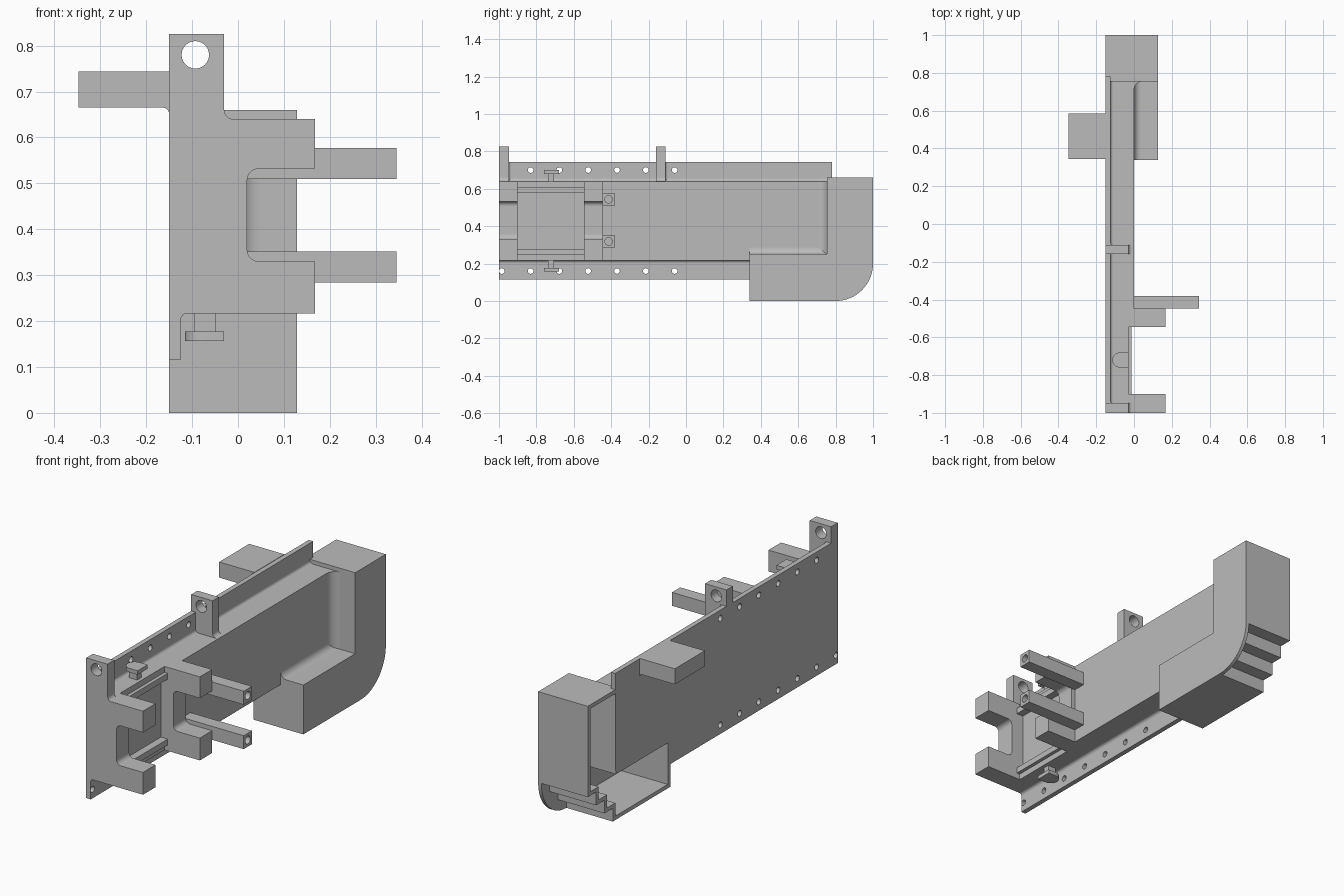
import bpy, bmesh, math
from mathutils import Matrix, Vector

if "Cube" in bpy.data.objects:
    bpy.data.objects.remove(bpy.data.objects["Cube"], do_unlink=True)

grey = bpy.data.materials.new("plain grey")
grey.use_nodes = True
grey.diffuse_color = (0.5, 0.5, 0.5, 1)
grey.node_tree.nodes["Principled BSDF"].inputs["Base Color"].default_value = (0.5, 0.5, 0.5, 1)


def finish(name, bm):
    bmesh.ops.recalc_face_normals(bm, faces=bm.faces)
    mesh = bpy.data.meshes.new(name)
    bm.to_mesh(mesh)
    bm.free()
    mesh.materials.append(grey)
    ob = bpy.data.objects.new(name, mesh)
    bpy.context.collection.objects.link(ob)
    return ob


def prism(name, pts, axis, lo, hi):
    """Extrude a 2D profile along an axis; the profile uses the other two axes in order."""
    place = {"x": lambda a, b: (lo, a, b),
             "y": lambda a, b: (a, lo, b),
             "z": lambda a, b: (a, b, lo)}[axis]
    bm = bmesh.new()
    face = bm.faces.new([bm.verts.new(place(*p)) for p in pts])
    ext = bmesh.ops.extrude_face_region(bm, geom=[face])
    step = Vector([hi - lo if a == axis else 0 for a in "xyz"])
    bmesh.ops.translate(bm, vec=step, verts=[g for g in ext["geom"] if isinstance(g, bmesh.types.BMVert)])
    return finish(name, bm)


def box(name, x, y, z):
    return prism(name, [(x[0], y[0]), (x[1], y[0]), (x[1], y[1]), (x[0], y[1])], "z", *z)


def smooth(ob):
    bpy.ops.object.select_all(action="DESELECT")
    ob.select_set(True)
    bpy.context.view_layer.objects.active = ob
    bpy.ops.object.shade_smooth_by_angle(angle=math.radians(35))


def fillet(name, corner, da, db, r, axis, lo, hi):
    """Concave filler strip in an inside corner opening towards (da, db)."""
    a, b = corner
    pts = [(a, b)]
    for i in range(9):
        t = math.pi / 2 * i / 8
        pts.append((a + da * r * (1 - math.sin(t)), b + db * r * (1 - math.cos(t))))
    smooth(prism(name, pts, axis, lo, hi))


def cut(ob, cutter):
    mod = ob.modifiers.new("cut", "BOOLEAN")
    mod.operation, mod.solver, mod.object = "DIFFERENCE", "EXACT", cutter
    bpy.ops.object.select_all(action="DESELECT")
    ob.select_set(True)
    bpy.context.view_layer.objects.active = ob
    bpy.ops.object.modifier_apply(modifier=mod.name)
    bpy.data.objects.remove(cutter, do_unlink=True)


def drills(centres, r, depth, axis):
    bm = bmesh.new()
    turn = Matrix.Rotation(math.pi / 2, 4, "Y" if axis == "x" else "X")
    for c in centres:
        bmesh.ops.create_cone(bm, cap_ends=True, segments=24, radius1=r, radius2=r, depth=depth,
                              matrix=Matrix.Translation(c) @ turn)
    return finish("hole_cutter", bm)


# Back plate with two rows of screw holes
BACK, SKIN = -0.15, -0.125
plate = prism("back_plate", [(-1, .115), (.34, .115), (.34, .25), (.78, .25), (.78, .742), (-1, .742)],
              "x", BACK, SKIN)
row = [-0.985 + 0.154 * i for i in range(7)]
cut(plate, drills([(BACK, y, .16) for y in row] + [(BACK, y, .70) for y in row[1:]], .015, .2, "x"))
smooth(plate)

# Main raised body and the narrower front bay
LOW, TOP = .217, .64
prism("main_body", [(-.545, LOW), (.34, LOW), (.34, .25), (.76, .25), (.76, TOP), (-.545, TOP)], "x", SKIN, 0)
bay = (-.9, -.545)
box("bay_panel", (SKIN, -.05), bay, (LOW, TOP))
for side, edge, s in (("lower", LOW, 1), ("upper", TOP, -1)):
    lip, rail = edge + s * .03, edge + s * .06
    box(side + "_bay_lip", (-.05, -.03), bay, sorted((edge, lip)))
    box(side + "_bay_rail", (-.05, -.012), bay, sorted((lip, rail)))

# C-shaped frames with two lugs each
for name, y0, y1 in (("front", -1, -.9), ("rear", -.545, -.447)):
    prism(name + "_frame", [(SKIN, LOW), (.168, LOW), (.168, .33), (.02, .33),
                            (.02, .532), (.168, .532), (.168, TOP), (SKIN, TOP)], "y", y0, y1)
    fillet(name + "_lower_notch_fillet", (.02, .33), 1, 1, .025, "y", y0, y1)
    fillet(name + "_upper_notch_fillet", (.02, .532), 1, -1, .025, "y", y0, y1)

# Square rods with a blind hole in the end
for name, z in (("lower_rod", .318), ("upper_rod", .543)):
    rod = box(name, (-.02, .345), (-.447, -.381), (z - .034, z + .034))
    cut(rod, drills([(.345, -.414, z)], .02, .16, "x"))
    smooth(rod)

# Upright mounting tabs with eyes
for name, y0, y1 in (("front_tab", -1, -.947), ("middle_tab", -.16, -.11)):
    tab = box(name, (BACK, -.03), (y0, y1), (TOP - .03, .825))
    cut(tab, drills([(-.093, (y0 + y1) / 2, .78)], .03, .2, "y"))
    smooth(tab)
    fillet(name + "_foot_fillet", (-.03, TOP), 1, 1, .02, "y", y0, min(y1, -.9) if y0 == -1 else y1)
    fillet(name + "_plate_fillet", (SKIN, y1), 1, 1, .012, "z", TOP, .742)

# T-shaped knobs above and below the bay
cap = [(-.03, -.76), (-.03, -.68)]
cap += [(-.075 - .04 * math.sin(math.pi * i / 12), -.72 + .04 * math.cos(math.pi * i / 12)) for i in range(13)]
for name, edge, s in (("upper_knob", TOP, 1), ("lower_knob", LOW, -1)):
    box(name + "_stem", (-.095, -.048), (-.738, -.705), sorted((edge, edge + s * .04)))
    smooth(prism(name + "_cap", cap, "z", *sorted((edge + s * .04, edge + s * .06))))

# Block on the back of the plate
box("rear_block", (-.347, BACK), (.345, .585), (.665, .744))
fillet("rear_block_fillet", (BACK, .665), -1, -1, .014, "y", .345, .585)

# Hollow elbow duct, open at the back, with a stepped outer corner
T, FACE, CHEEK = .02, .128, .11
stairs = [(1, .2)]
for i in range(3):
    y, z = stairs[-1]
    stairs += [(y - .2 / 3, z), (y - .2 / 3, z - .2 / 3)]
elbow = [(.34, 0), (.34, .25), (.755, .25), (.755, .66), (1, .66)]
inner = [(.34 + T, T), (.34 + T, .25 - T), (.755 + T, .25 - T), (.755 + T, .66 - T), (1 - T, .66 - T)]
duct = prism("duct_walls", elbow + stairs, "x", BACK, CHEEK)
cut(duct, prism("duct_cutter", inner + [(y - T, z + T) for y, z in stairs], "x", BACK - .1, CHEEK + .05))
arc = [(.8 + .2 * math.cos(math.pi / 2 * i / 16), .2 - .2 * math.sin(math.pi / 2 * i / 16)) for i in range(17)]
smooth(prism("duct_cheek", elbow + arc, "x", CHEEK, FACE))

# Soft inside corners
fillet("duct_upright_fillet", (0, .755), 1, -1, .045, "z", .25, TOP)
fillet("duct_arm_fillet", (0, .25), 1, 1, .035, "y", .34, .755)
fillet("plate_top_fillet", (SKIN, TOP), 1, 1, .015, "y", -.947, .76)
fillet("plate_bottom_fillet", (SKIN, LOW), 1, -1, .015, "y", -1, .34)
